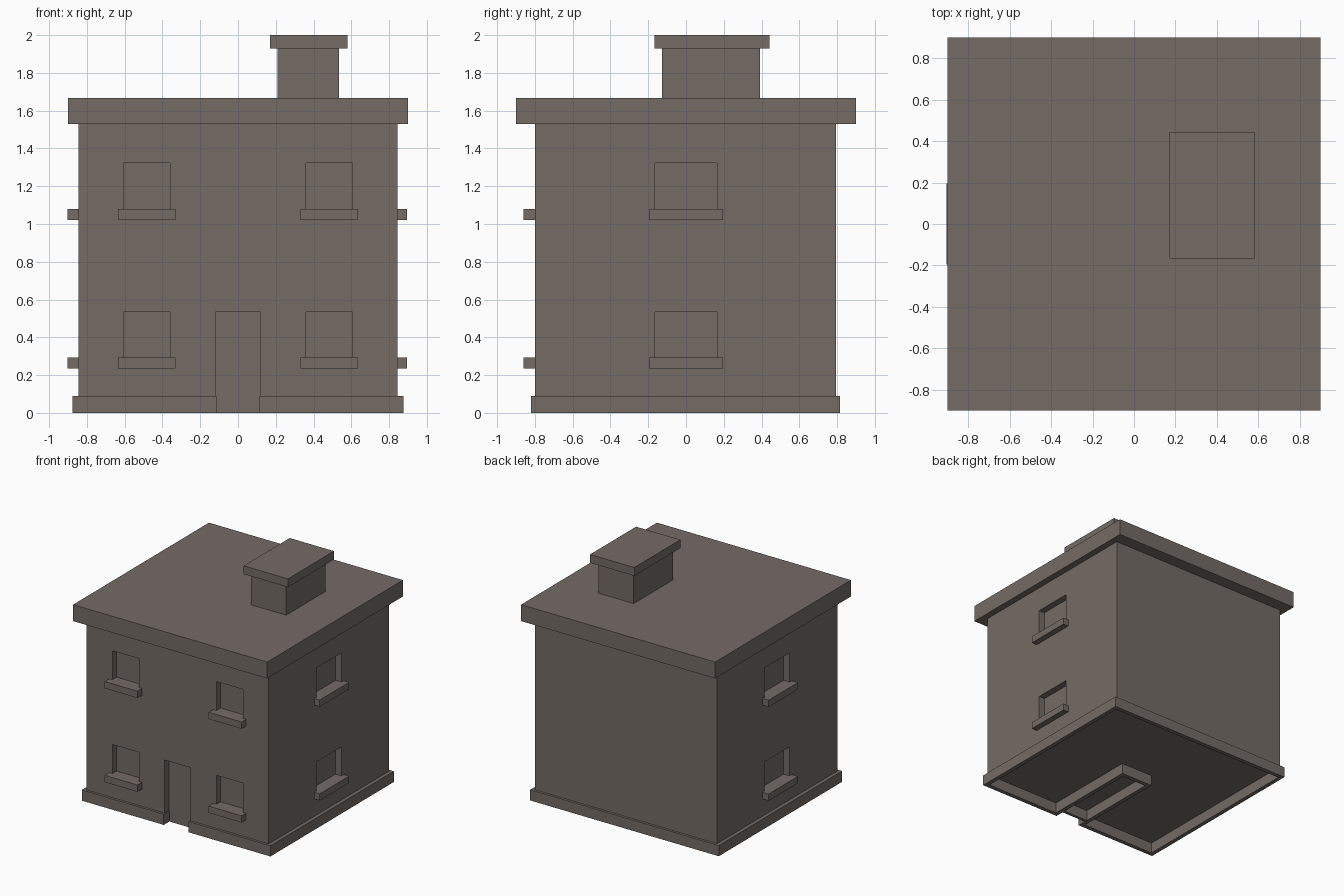
import bpy, bmesh

if "Cube" in bpy.data.objects:
    bpy.data.objects.remove(bpy.data.objects["Cube"])

stone = bpy.data.materials.new("warm grey stone")
stone.diffuse_color = (0.174, 0.147, 0.130, 1)
stone.use_nodes = True
stone.node_tree.nodes["Principled BSDF"].inputs["Base Color"].default_value = stone.diffuse_color


def finish(name, bm):
    bmesh.ops.recalc_face_normals(bm, faces=bm.faces)
    me = bpy.data.meshes.new(name)
    bm.to_mesh(me)
    bm.free()
    me.materials.append(stone)
    ob = bpy.data.objects.new(name, me)
    bpy.context.collection.objects.link(ob)
    return ob


def add_box(bm, x0, x1, y0, y1, z0, z1):
    vs = bmesh.ops.create_cube(bm, size=1)["verts"]
    for v in vs:
        v.co.x = x1 if v.co.x > 0 else x0
        v.co.y = y1 if v.co.y > 0 else y0
        v.co.z = z1 if v.co.z > 0 else z0


def box(name, *dims):
    bm = bmesh.new()
    add_box(bm, *dims)
    return finish(name, bm)


W, FRONT, BACK = 0.845, -0.80, 0.795   # wall faces
BASE, EAVES = 0.09, 1.53
DEPTH = 0.055                          # window and door recess
DOOR = 0.12
SILLS = {"lower": 0.235, "upper": 1.022}
SILL_H, WIN_H = 0.057, 0.243

# Walls, with recesses cut by one set of boxes
walls = box("walls", -W, W, FRONT, BACK, BASE, EAVES)
cut = bmesh.new()
add_box(cut, -DOOR, DOOR, FRONT - 0.2, FRONT + DEPTH, 0.0, 0.535)

for level, z in SILLS.items():
    zt = z + SILL_H
    for side, s in (("left", -1), ("right", 1)):
        # Front windows and sills
        xa, xb = sorted((s * 0.36, s * 0.605))
        add_box(cut, xa, xb, FRONT - 0.2, FRONT + DEPTH, zt, zt + WIN_H)
        box(f"front_sill_{level}_{side}", xa - 0.03, xb + 0.03,
            FRONT - 0.06, FRONT + 0.005, z, zt)
        # Side windows and sills
        xa, xb = sorted((s * (W - DEPTH), s * (W + 0.2)))
        add_box(cut, xa, xb, -0.165, 0.165, zt, zt + WIN_H)
        xa, xb = sorted((s * (W - 0.005), 0.895 if s > 0 else -0.903))
        box(f"side_sill_{level}_{side}", xa, xb, -0.195, 0.195, z, zt)

cutter = finish("recess_cutter", cut)
cutter.hide_render = True
mod = walls.modifiers.new("recesses", "BOOLEAN")
mod.operation = "DIFFERENCE"
mod.solver = "EXACT"
mod.object = cutter
bpy.context.view_layer.objects.active = walls
bpy.ops.object.modifier_apply(modifier=mod.name)
bpy.data.objects.remove(cutter)


# Hollow plinth ring that wraps around a long entrance slot
def outline(t):
    x, y0, y1, s = 0.875 - t, -0.82 + t, 0.815 - t, 0.115 + t
    return [(-x, y0), (-s, y0), (-s, t), (s, t), (s, y0), (x, y0), (x, y1), (-x, y1)]


bm = bmesh.new()
rings = [[bm.verts.new((x, y, z)) for x, y in outline(t)]
         for t, z in ((0, 0), (0, BASE), (0.035, BASE), (0.035, 0))]
for k in range(4):
    a, b = rings[k], rings[(k + 1) % 4]
    for i in range(8):
        j = (i + 1) % 8
        bm.faces.new((a[i], a[j], b[j], b[i]))
finish("plinth", bm)

# Foot of the door panel inside the slot
box("door_foot", -0.115, 0.115, FRONT + DEPTH, FRONT + DEPTH + 0.025, 0.0, BASE)

# Flat roof and chimney
box("roof_slab", -0.9, 0.9, -0.9, 0.9, EAVES, 1.668)
box("chimney_stack", 0.21, 0.535, -0.127, 0.393, 1.66, 1.93)
box("chimney_cap", 0.17, 0.58, -0.167, 0.443, 1.93, 2.0)
